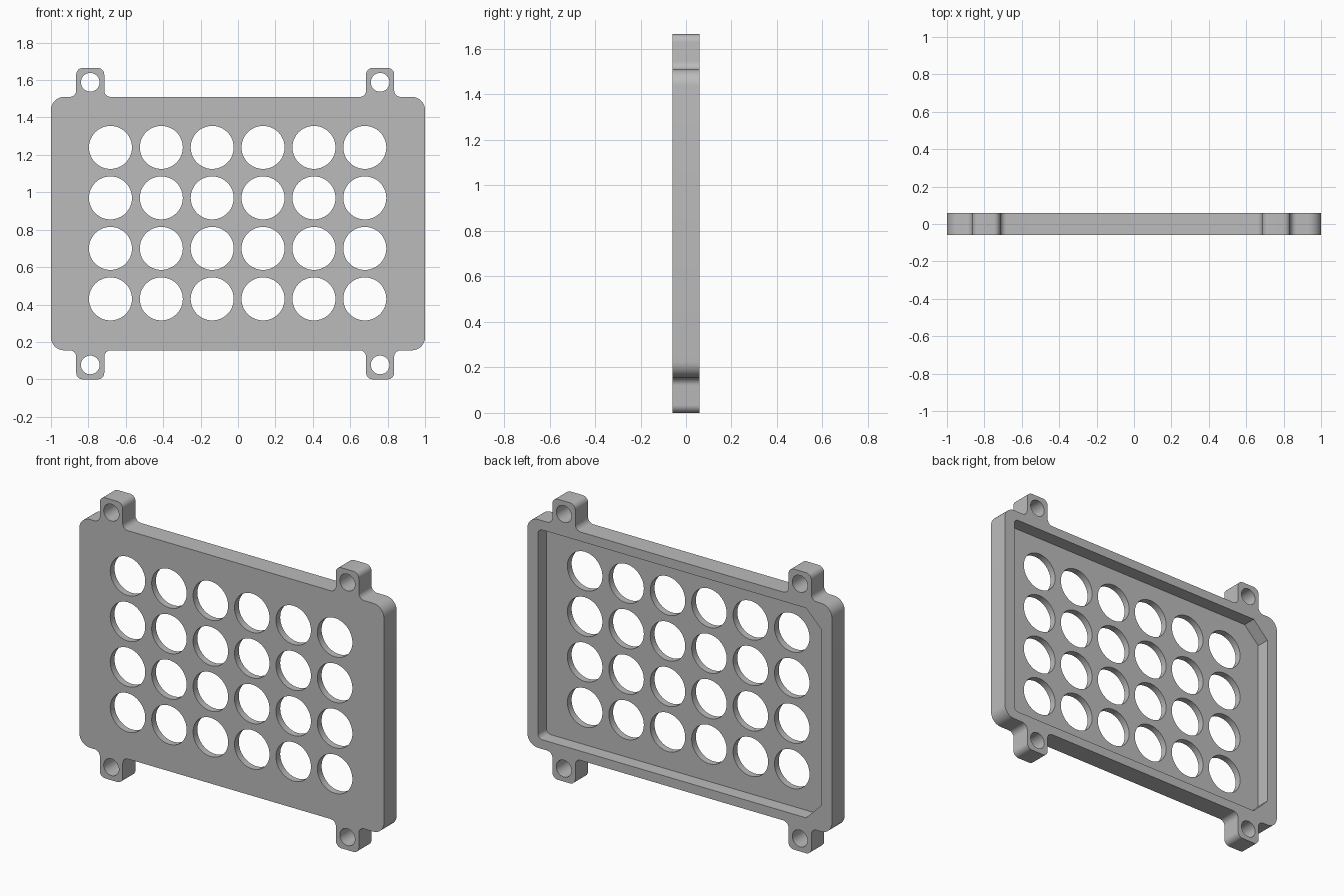
import bpy, bmesh
from math import cos, sin, pi
from mathutils import Vector

cube = bpy.data.objects.get("Cube")
if cube:
    bpy.data.objects.remove(cube, do_unlink=True)

grey = bpy.data.materials.new("plain_grey")
grey.use_nodes = True
colour = (0.5, 0.5, 0.5, 1)
grey.diffuse_color = colour
grey.node_tree.nodes["Principled BSDF"].inputs["Base Color"].default_value = colour

FRONT, BACK, FLOOR = -0.06, 0.06, -0.02
BOTTOM, TOP, HEIGHT = 0.155, 1.51, 1.665
MIDDLE = HEIGHT / 2
TABS = (-0.79, 0.76)
TAB_HALF = 0.075


def rounded(corners, steps=8):
    """Round each (x, z, radius) corner of a closed outline."""
    points = []
    for i, (x, z, r) in enumerate(corners):
        p = Vector((x, z))
        a = (Vector(corners[i - 1][:2]) - p).normalized()
        b = (Vector(corners[(i + 1) % len(corners)][:2]) - p).normalized()
        if r == 0:
            points.append(p)
            continue
        reach = r / math_tan_half(a, b)
        start, end = p + a * reach, p + b * reach
        centre = p + (a + b).normalized() * (r / sin(a.angle(b) / 2))
        u, v = start - centre, end - centre
        sweep = u.angle(v)
        for k in range(steps + 1):
            t = k / steps
            points.append(centre + (u * sin((1 - t) * sweep) + v * sin(t * sweep)) / sin(sweep))
    return points


def math_tan_half(a, b):
    half = a.angle(b) / 2
    return sin(half) / cos(half)


def circle(x, z, r, n=48):
    return [Vector((x + r * cos(2 * pi * k / n), z + r * sin(2 * pi * k / n))) for k in range(n)]


def extrude(name, outlines, y0, y1):
    """Make one object of closed x-z outlines extruded along y."""
    bm = bmesh.new()
    for outline in outlines:
        face = bm.faces.new([bm.verts.new((p.x, y0, p.y)) for p in outline])
        new = bmesh.ops.extrude_face_region(bm, geom=[face])["geom"]
        verts = [g for g in new if isinstance(g, bmesh.types.BMVert)]
        bmesh.ops.translate(bm, verts=verts, vec=(0, y1 - y0, 0))
    bmesh.ops.recalc_face_normals(bm, faces=bm.faces)
    mesh = bpy.data.meshes.new(name)
    bm.to_mesh(mesh)
    bm.free()
    mesh.materials.append(grey)
    obj = bpy.data.objects.new(name, mesh)
    bpy.context.collection.objects.link(obj)
    return obj


# Plate outline with four mounting tabs, top half then mirrored bottom half
top_half = [(-1, TOP, 0.07)]
for x in TABS:
    left, right = x - TAB_HALF, x + TAB_HALF
    top_half += [(left, TOP, 0.035), (left, HEIGHT, 0.035),
                 (right, HEIGHT, 0.035), (right, TOP, 0.035)]
top_half.append((1, TOP, 0.07))
bottom_half = [(x, HEIGHT - z, r) for x, z, r in reversed(top_half)]
plate = extrude("mounting_plate", [rounded(top_half + bottom_half)], FRONT, BACK)

# Recess in the back, with two corners cut off on one side
side, low, high, cut = 0.93, 0.21, 1.455, 0.10
recess = extrude("recess_cutter", [rounded([
    (side, low, 0.03), (side, high, 0.03),
    (cut - side, high, 0), (-side, high - cut, 0),
    (-side, low + cut, 0), (cut - side, low, 0)])], FLOOR, BACK + 0.1)

# Grid of round openings and the tab screw holes
openings = [circle(-0.682 + 0.272 * i, 0.43 + 0.27 * j, 0.115) for i in range(6) for j in range(4)]
openings += [circle(x, z, 0.05, 32) for x in TABS for z in (0.077, HEIGHT - 0.077)]
holes = extrude("hole_cutter", openings, FRONT - 0.1, BACK + 0.2)

# Cut the plate, then drop the cutters
bpy.context.view_layer.objects.active = plate
for cutter in (recess, holes):
    cutter.hide_render = True
    mod = plate.modifiers.new(cutter.name, "BOOLEAN")
    mod.operation = "DIFFERENCE"
    mod.solver = "EXACT"
    mod.object = cutter
    bpy.ops.object.modifier_apply(modifier=mod.name)
    bpy.data.objects.remove(cutter, do_unlink=True)

bpy.ops.object.select_all(action="DESELECT")
plate.select_set(True)
bpy.ops.object.shade_smooth_by_angle(angle=pi / 6)
